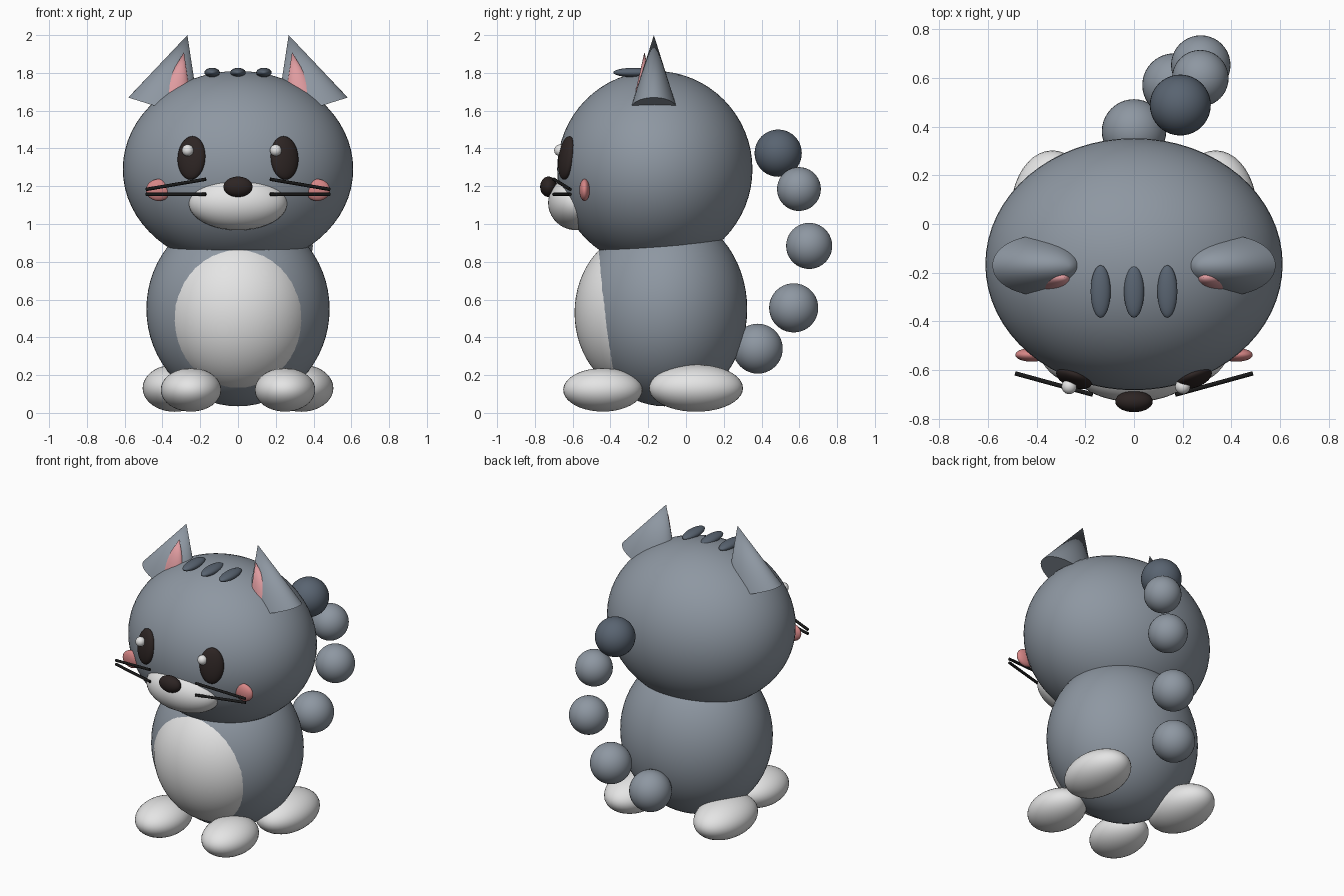
import bpy
from math import radians

cube = bpy.data.objects.get("Cube")
if cube:
    bpy.data.objects.remove(cube, do_unlink=True)


def material(name, r, g, b):
    m = bpy.data.materials.new(name)
    m.use_nodes = True
    m.diffuse_color = (r, g, b, 1)
    bsdf = m.node_tree.nodes["Principled BSDF"]
    bsdf.inputs["Base Color"].default_value = (r, g, b, 1)
    bsdf.inputs["Roughness"].default_value = 0.7
    return m


fur = material("slate fur", 0.27, 0.31, 0.36)
dark_fur = material("dark slate fur", 0.10, 0.127, 0.165)
white = material("soft white", 0.78, 0.78, 0.78)
pink = material("ear pink", 0.74, 0.33, 0.35)
blush = material("cheek pink", 0.68, 0.24, 0.24)
brown = material("dark brown", 0.026, 0.018, 0.017)
black = material("whisker black", 0.01, 0.01, 0.01)


def finish(name, mat):
    ob = bpy.context.object
    ob.name = name
    ob.data.materials.append(mat)
    bpy.ops.object.shade_smooth_by_angle(angle=radians(40))
    return ob


def ellipsoid(name, mat, centre, radii, turn=(0, 0, 0), segments=40):
    bpy.ops.mesh.primitive_uv_sphere_add(segments=segments, ring_count=segments // 2,
                                         radius=1, location=centre,
                                         rotation=[radians(a) for a in turn])
    bpy.context.object.scale = radii
    return finish(name, mat)


def tilted_cone(name, mat, tip, height, rx, ry, lean):
    # the cone is placed by its tip, leaning sideways by the given angle
    bpy.ops.mesh.primitive_cone_add(vertices=40, radius1=1, radius2=0, depth=1, location=tip,
                                    rotation=(0, radians(lean), 0))
    ob = bpy.context.object
    for v in ob.data.vertices:
        v.co.z -= 0.5
    ob.scale = (rx, ry, height)
    return finish(name, mat)


def rod(name, mat, start, end, radius):
    curve = bpy.data.curves.new(name, "CURVE")
    curve.dimensions = "3D"
    curve.bevel_depth = radius
    curve.bevel_resolution = 2
    curve.use_fill_caps = True
    line = curve.splines.new("POLY")
    line.points.add(1)
    line.points[0].co = (*start, 1)
    line.points[1].co = (*end, 1)
    curve.materials.append(mat)
    ob = bpy.data.objects.new(name, curve)
    bpy.context.collection.objects.link(ob)


# Head, body and belly
ellipsoid("head", fur, (0, -0.165, 1.29), (0.61, 0.517, 0.52), segments=64)
ellipsoid("body", fur, (0, -0.113, 0.55), (0.485, 0.437, 0.515), segments=64)
ellipsoid("belly", white, (0, -0.24, 0.53), (0.397, 0.35, 0.427), segments=64)

# Muzzle and nose
ellipsoid("muzzle", white, (0, -0.58, 1.112), (0.262, 0.15, 0.145))
ellipsoid("nose", brown, (0, -0.728, 1.197), (0.077, 0.044, 0.054))

# Paired parts
for side, label in ((1, "left"), (-1, "right")):
    ellipsoid(label + "_front_paw", white, (side * 0.249, -0.44, 0.122), (0.16, 0.21, 0.115))
    ellipsoid(label + "_back_paw", white, (side * 0.335, 0.053, 0.131), (0.17, 0.249, 0.125))
    tilted_cone(label + "_ear", fur, (side * 0.268, -0.17, 2.0), 0.409, 0.2, 0.122, -side * 17.4)
    tilted_cone(label + "_inner_ear", pink, (side * 0.286, -0.22, 1.91),
                0.225, 0.08, 0.05, -side * 11.5)
    ellipsoid(label + "_eye", brown, (side * 0.246, -0.632, 1.35),
              (0.077, 0.036, 0.116), (-8, 0, side * 20))
    ellipsoid(label + "_cheek", blush, (side * 0.42, -0.537, 1.18), (0.067, 0.028, 0.058))
    for level, z_in, z_out in (("upper", 1.237, 1.183), ("lower", 1.157, 1.157)):
        rod(f"{label}_{level}_whisker", black, (side * 0.17, -0.70, z_in),
            (side * 0.487, -0.613, z_out), 0.009)

# Eye glints sit towards the same side on both eyes
for label, x in (("left", 0.2), ("right", -0.266)):
    ellipsoid(label + "_eye_glint", white, (x, -0.667, 1.39), (0.031, 0.031, 0.031), segments=24)

# Forehead stripes
for i in (-1, 0, 1):
    ellipsoid("forehead_stripe", dark_fur, (i * 0.137, -0.277, 1.802),
              (0.041, 0.108, 0.025), segments=24)

# Tail of separate balls with a dark tip
tail = [(0, 0.38, 0.34, 0.132), (0.164, 0.57, 0.556, 0.13), (0.274, 0.652, 0.884, 0.122),
        (0.272, 0.598, 1.185, 0.116), (0.19, 0.488, 1.375, 0.125)]
for i, (x, y, z, r) in enumerate(tail):
    ellipsoid("tail_ball", dark_fur if i == len(tail) - 1 else fur, (x, y, z), (r, r, r))
